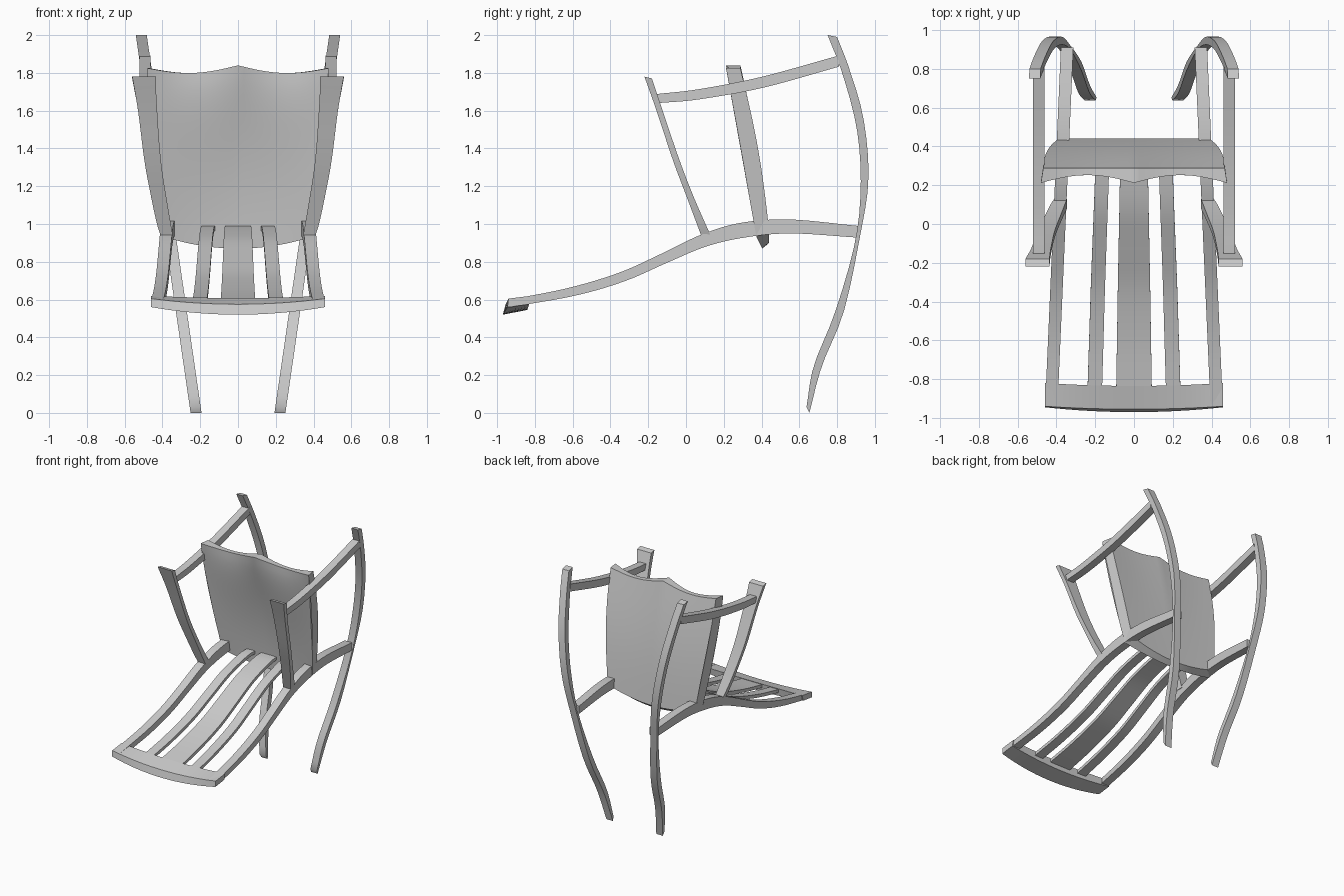
import bpy, bmesh, math
from mathutils import Vector

cube = bpy.data.objects.get("Cube")
if cube:
    bpy.data.objects.remove(cube)

grey = bpy.data.materials.new("plain grey")
grey.use_nodes = True
COLOR = (0.6, 0.6, 0.6, 1)
grey.diffuse_color = COLOR
grey.node_tree.nodes["Principled BSDF"].inputs["Base Color"].default_value = COLOR


def spline(points, n):
    """Sample n + 1 points on a smooth curve through the given points."""
    p = [Vector(q) for q in points]
    p = [2 * p[0] - p[1]] + p + [2 * p[-1] - p[-2]]
    out = []
    for i in range(n + 1):
        f = i / n * (len(p) - 3)
        k = min(int(f), len(p) - 4)
        t = f - k
        a, b, c, d = p[k:k + 4]
        out.append(0.5 * (2 * b + (c - a) * t + (2 * a - 5 * b + 4 * c - d) * t * t
                          + (3 * b - a - 3 * c + d) * t ** 3))
    return out


def loft(name, rings, mirror=False):
    """Skin a row of closed rings and cap both ends."""
    bm = bmesh.new()
    rows = [[bm.verts.new(v) for v in ring] for ring in rings]
    n = len(rows[0])
    for r, s in zip(rows, rows[1:]):
        for j in range(n):
            bm.faces.new((r[j], r[(j + 1) % n], s[(j + 1) % n], s[j]))
    bm.faces.new(rows[0])
    bm.faces.new(rows[-1])
    bmesh.ops.recalc_face_normals(bm, faces=bm.faces)
    mesh = bpy.data.meshes.new(name)
    bm.to_mesh(mesh)
    bm.free()
    mesh.materials.append(grey)
    ob = bpy.data.objects.new(name, mesh)
    bpy.context.collection.objects.link(ob)
    if mirror:
        ob.modifiers.new("mirror", "MIRROR").use_clip = False
    bpy.ops.object.select_all(action="DESELECT")
    ob.select_set(True)
    bpy.context.view_layer.objects.active = ob
    bpy.ops.object.shade_smooth_by_angle(angle=math.radians(35))
    return ob


def bar(name, edge_a, edge_b, x_range, mirror=True, n=24):
    """Bar between two side profile edges (y, z); x_range(y, z, t) gives its sides."""
    rings = []
    for i, (a, b) in enumerate(zip(spline(edge_a, n), spline(edge_b, n))):
        (xa0, xa1), (xb0, xb1) = x_range(*a, i / n), x_range(*b, i / n)
        rings.append([(xa0, *a), (xa1, *a), (xb1, *b), (xb0, *b)])
    return loft(name, rings, mirror)


# Long bowed legs, splaying outwards towards the top
def leg_x(y, z, t):
    c = 0.222 + 0.145 * z
    return c - 0.029, c + 0.029


bar("bowed_leg",
    [(.653, 0), (.72, .25), (.835, .535), (.918, .918), (.966, 1.236), (.94, 1.555), (.865, 1.82), (.80, 1.99)],
    [(.638, .03), (.677, .25), (.79, .535), (.894, .9), (.925, 1.2), (.905, 1.5), (.83, 1.79), (.75, 2.0)],
    leg_x)

# Wavy side rails
RAIL_TOP = [(-.93, .60), (-.616, .663), (-.352, .743), (-.14, .838), (.07, .939), (.283, 1.005), (.548, 1.024), (.91, .99)]
RAIL_LOW = [(-.93, .56), (-.59, .62), (-.325, .697), (-.1, .795), (.11, .882), (.32, .93), (.56, .95), (.91, .928)]


def rail_x(y, z, t):
    c = 0.385 - 0.044 * y
    return c - 0.032, c + 0.032


bar("side_rail", RAIL_TOP, RAIL_LOW, rail_x, n=32)

# Slats following the rails, stopping at the panel
mid = [(Vector(a) + Vector(b)) / 2 for a, b in zip(RAIL_TOP, RAIL_LOW)][:-2]
mid = [Vector((-.86, .587))] + mid[1:] + [Vector((.40, .978))]
slat_a = [p + Vector((-.004, .012)) for p in mid]
slat_b = [p - Vector((-.004, .012)) for p in mid]
bar("side_slat", slat_a, slat_b, lambda y, z, t: (.165 - .045 * t, .24 - .05 * t))
bar("centre_slat", slat_a, slat_b, lambda y, z, t: (-.092 + .025 * t, .092 - .025 * t), mirror=False)

# Curved end rail joining slats and side rails
rings = []
for i in range(17):
    u = i / 8 - 1
    x, k = 0.46 * u, 1 - u * u
    rings.append([(x, -.94 - .015 * k, .605 - .03 * k), (x, -.82 - .015 * k, .62 - .012 * k),
                  (x, -.83 - .01 * k, .575 - .03 * k), (x, -.945 - .025 * k, .56 - .04 * k)])
loft("end_rail", rings)


# Broad tapering arm posts
def post_x(y, z, t):
    inner = .345 + .09 * math.sin(t * math.pi / 2)
    outer = .41 + .15 * t ** .8
    return inner, outer


bar("arm_post",
    [(.08, .94), (.005, 1.14), (-.07, 1.34), (-.156, 1.6), (-.22, 1.78)],
    [(.13, .94), (.042, 1.14), (-.035, 1.34), (-.124, 1.6), (-.18, 1.77)], post_x)

# Arm rails from posts to legs
bar("arm_rail",
    [(-.156, 1.688), (.07, 1.714), (.40, 1.779), (.81, 1.892)],
    [(-.15, 1.64), (.07, 1.66), (.41, 1.722), (.81, 1.833)],
    lambda y, z, t: (.462, .522))

# Dished panel with a two lobed top edge and a ridge fading downwards
COLS, ROWS = 32, 20
rings = []
for i in range(COLS + 1):
    u = 2 * i / COLS - 1
    lobe = math.sin(math.pi * abs(u)) ** 1.0
    k = 1 - u * u
    front, back = [], []
    for j in range(ROWS + 1):
        t = j / ROWS
        low, high = .935 - .065 * k, 1.825 + .015 * (1 - abs(u)) - .033 * lobe
        z = low + (high - low) * t
        half = .40 + .08 * math.sin(t * math.pi / 2)
        ridge = t ** 5
        dish = .045 * k * math.sin(math.pi * min(1, .25 + .75 * t)) * (1 - ridge) + .04 * lobe * ridge
        front.append((u * half, .372 - .16 * t + dish, z))
        bulge = .018 * math.sin(math.pi * t)
        back.append((u * (half - .012), .44 - .152 * t + bulge, z + .03 * (1 - t)))
    rings.append(front + back[::-1])
loft("dished_panel", rings)
